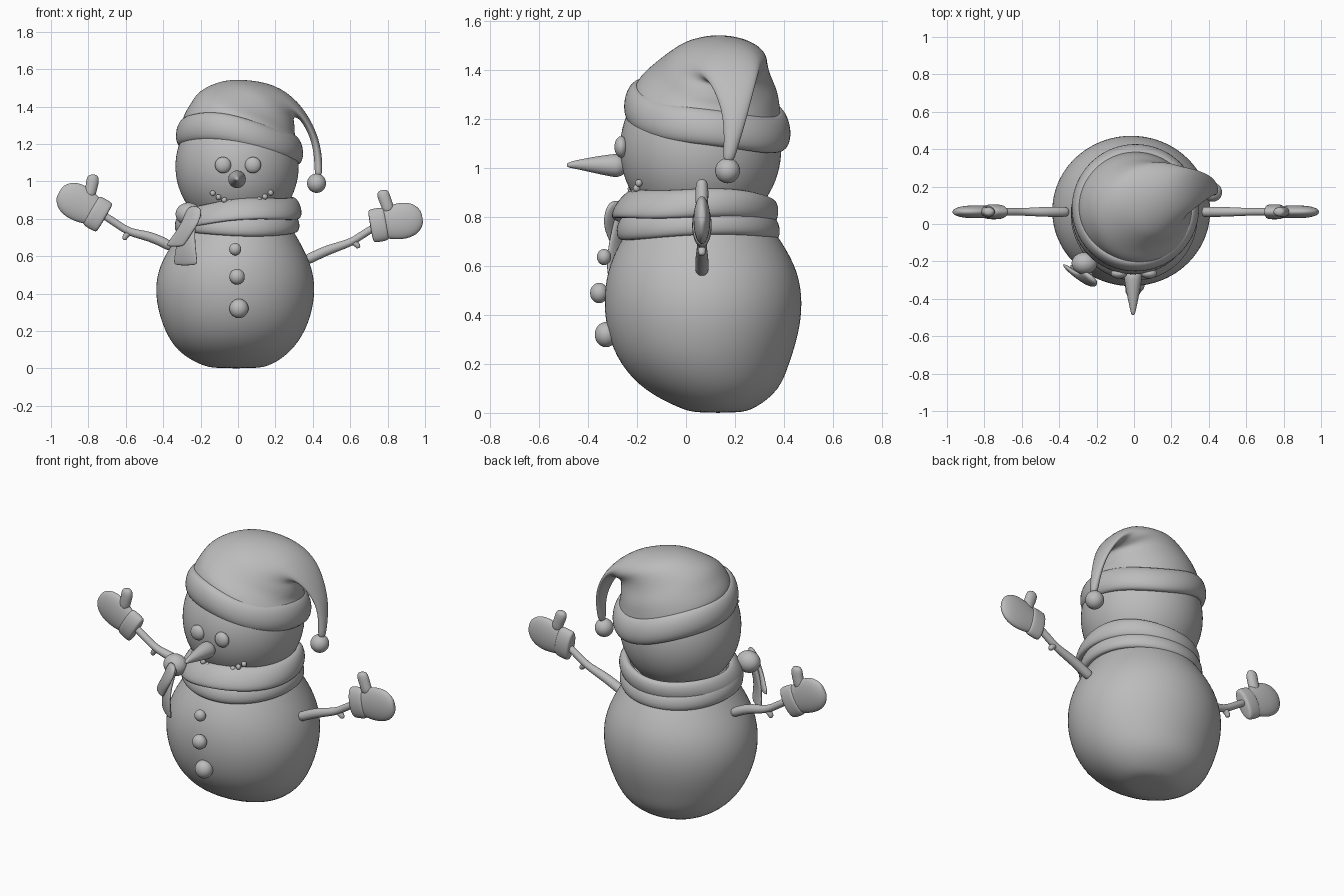
import bpy, bmesh, math
from mathutils import Vector

if "Cube" in bpy.data.objects:
    bpy.data.objects.remove(bpy.data.objects["Cube"], do_unlink=True)

GREY = (0.5, 0.5, 0.5, 1)
grey = bpy.data.materials.new("plain_grey")
grey.use_nodes = True
grey.diffuse_color = GREY
grey.node_tree.nodes["Principled BSDF"].inputs["Base Color"].default_value = GREY

X, Y, Z = Vector((1, 0, 0)), Vector((0, 1, 0)), Vector((0, 0, 1))


def finish(name, bm, levels):
    bmesh.ops.recalc_face_normals(bm, faces=bm.faces)
    mesh = bpy.data.meshes.new(name)
    bm.to_mesh(mesh)
    bm.free()
    mesh.materials.append(grey)
    for p in mesh.polygons:
        p.use_smooth = True
    ob = bpy.data.objects.new(name, mesh)
    bpy.context.collection.objects.link(ob)
    if levels:
        mod = ob.modifiers.new("smooth", "SUBSURF")
        mod.levels = mod.render_levels = levels
    return ob


def loft(name, rings, closed=False, levels=2):
    """Skin a list of point rings, capped at the ends or joined in a loop."""
    bm = bmesh.new()
    vs = [[bm.verts.new(p) for p in r] for r in rings]
    n = len(vs[0])
    pairs = list(zip(vs, vs[1:])) + ([(vs[-1], vs[0])] if closed else [])
    for a, b in pairs:
        for i in range(n):
            j = (i + 1) % n
            bm.faces.new((a[i], a[j], b[j], b[i]))
    if not closed:
        bm.faces.new(vs[0])
        bm.faces.new(vs[-1])
    return finish(name, bm, levels)


def ring(c, u, v, n=24):
    return [Vector(c) + u * math.cos(2 * math.pi * i / n) + v * math.sin(2 * math.pi * i / n)
            for i in range(n)]


def tube(name, pts, radii, side=Y, n=12, levels=2):
    """Sweep an ellipse (radius across, radius along side) through the points."""
    pts = [Vector(p) for p in pts]
    rings = []
    for i, (p, (r, s)) in enumerate(zip(pts, radii)):
        t = (pts[min(i + 1, len(pts) - 1)] - pts[max(i - 1, 0)]).normalized()
        rings.append(ring(p, side * s, t.cross(side).normalized() * r, n))
    return loft(name, rings, levels=levels)


def ball(name, c, rx, ry, rz, seg=24):
    bm = bmesh.new()
    bmesh.ops.create_uvsphere(bm, u_segments=seg, v_segments=seg // 2, radius=1)
    bmesh.ops.scale(bm, vec=(rx, ry, rz), verts=bm.verts)
    bmesh.ops.translate(bm, vec=c, verts=bm.verts)
    return finish(name, bm, 1)


def band(name, cx, cy, r, thick, high, rise, lean):
    """Soft band round the neck or hat; rise and lean are functions of the angle."""
    rings = []
    for k in range(40):
        a = 2 * math.pi * k / 40
        out = Vector((math.cos(a), math.sin(a), 0))
        c = Vector((cx, cy, 0)) + out * r + Z * rise(a)
        rings.append(ring(c, out * thick, Z * high + out * lean(a), 12))
    return loft(name, rings, closed=True, levels=1)


# Body, leaning back a little at the base: z, centre x, centre y, radius x, radius y
body = [(0, -.01, .13, .11, .09), (.015, -.01, .13, .19, .15), (.09, -.02, .105, .31, .28),
        (.2, -.015, .075, .38, .35), (.32, -.015, .07, .42, .395), (.45, -.015, .07, .434, .412),
        (.58, -.013, .068, .40, .395), (.7, -.005, .06, .325, .335), (.8, 0, .06, .26, .26),
        (.86, 0, .06, .15, .15)]
loft("body", [ring((cx, cy, z), X * rx, Y * ry) for z, cx, cy, rx, ry in body])

# Head
HEAD, HR, HZ = Vector((-.005, .06, 1.08)), .332, .35
ball("head", HEAD, HR, HR, HZ, 40)

# Face
for side, x in (("right", -.08), ("left", .08)):
    ball(side + "_eye", (x, -.265, 1.087), .044, .028, .044)
tube("nose", [(-.005, y, z) for y, z in ((-.24, 1.01), (-.275, 1.01), (-.29, 1.011), (-.38, 1.014),
                                         (-.45, 1.015), (-.48, 1.013), (-.487, 1.012))],
     [(r, r) for r in (.03, .047, .05, .033, .018, .011, .006)], side=X, n=16)
for k in range(11):
    x = -.135 + .031 * k
    z = .88 + 2.4 * (x - .018) ** 2
    y = HEAD.y - HR * math.sqrt(1 - ((x - HEAD.x) / HR) ** 2 - ((z - HEAD.z) / HZ) ** 2)
    ball("mouth_bead_%d" % (k + 1), (x, y - .008, z), .016, .016, .016, 12)

# Buttons
for k, (x, y, z, r) in enumerate([(-.015, -.335, .637, .033), (-.005, -.355, .49, .042),
                                  (.005, -.327, .32, .052)]):
    ball("button_%d" % (k + 1), (x, y, z), r, r * .9, r)

# Scarf: two wraps, a knot and two hanging ends
band("scarf_lower_wrap", -.005, .05, .302, .032, .055,
     lambda a: .77 + .012 * math.sin(2 * a + 1), lambda a: -.012)
band("scarf_upper_wrap", .005, .045, .302, .032, .06,
     lambda a: .832 + .028 * math.cos(a + .4) + .008 * math.sin(3 * a),
     lambda a: -.015 + .022 * math.sin(a))
ball("scarf_knot", (-.265, -.21, .825), .07, .06, .062)
across = Vector((.77, -.63, 0))
tube("scarf_end_long", [(-.24, -.25, .84), (-.27, -.27, .75), (-.28, -.28, .65), (-.28, -.27, .57),
                        (-.28, -.265, .55)],
     [(.02, .04), (.02, .05), (.016, .07), (.016, .085), (.012, .08)], side=across)
tube("scarf_end_short", [(-.23, -.28, .87), (-.245, -.30, .8), (-.28, -.295, .74),
                         (-.33, -.255, .67), (-.34, -.25, .65)],
     [(.02, .05), (.02, .06), (.016, .06), (.016, .065), (.012, .06)], side=across)

# Hat: sections run from an outer point to an inner point (x, z), with y centre and y radius
hat = [(-.32, 1.26, .33, 1.16, .08, .32), (-.285, 1.36, .325, 1.2, .085, .305),
       (-.26, 1.42, .31, 1.25, .09, .28), (-.21, 1.48, .30, 1.285, .1, .25),
       (-.1, 1.54, .30, 1.32, .12, .21), (.02, 1.55, .30, 1.34, .14, .19),
       (.2, 1.52, .31, 1.345, .17, .14), (.325, 1.43, .335, 1.325, .19, .1),
       (.405, 1.3, .37, 1.27, .2, .068), (.44, 1.2, .4, 1.19, .2, .046),
       (.452, 1.1, .41, 1.09, .185, .03), (.45, 1.02, .41, 1.02, .172, .022)]
rings = []
for k, (xo, zo, xi, zi, yc, ry) in enumerate(hat):
    centre = Vector(((xo + xi) / 2, yc, (zo + zi) / 2))
    tilt = Z * (-.17 * max(0, 1 - k / 4) * ry)
    r = ring(centre, Vector(((xi - xo) / 2, 0, (zi - zo) / 2)), Y * ry + tilt, 32)
    # shallow cloth folds that run round the crown
    for i, p in enumerate(r):
        if 0 < k < 8:
            p += (p - centre) * .03 * math.sin(i * math.pi / 8 + k * 2.4)
    rings.append(r)
loft("hat", rings)
band("hat_brim", .008, .087, .302, .04, .078,
     lambda a: 1.215 - .055 * math.cos(a) - .05 * math.sin(a) + .01 * math.sin(3 * a + 1),
     lambda a: -.01)
ball("hat_pompom", (.42, .17, .99), .052, .052, .052)


# Arms with a short twig, and mittens
def arm(side, path, twig):
    flat = [(x, .065, z) for x, z in path]
    tube(side + "_arm", flat, [(.028, .028)] * 3 + [(.021, .021)] * (len(path) - 3))
    tube(side + "_twig", [(x, .065, z) for x, z in twig], [(.02, .02), (.016, .016), (.013, .013)])


def mitten(side, wrist, heading, thumb):
    w = Vector((wrist[0], .065, wrist[1]))
    d = Vector((heading[0], 0, heading[1])).normalized()
    tube(side + "_mitten", [w + d * s for s in (.03, .08, .13, .19, .24, .27, .278)],
         [(.07, .03), (.085, .033), (.1, .036), (.102, .036), (.085, .03), (.05, .018), (.025, .01)])
    tube(side + "_mitten_cuff", [w + d * s for s in (-.005, .003, .04, .077, .085)],
         [(.082, .032), (.093, .041), (.095, .042), (.093, .041), (.082, .032)])
    tube(side + "_mitten_thumb", [(x, .065, z) for x, z in thumb],
         [(.035, .027), (.032, .027), (.037, .028), (.025, .018)])


arm("left", [(.36, .578), (.39, .59), (.48, .635), (.6, .67), (.65, .705), (.76, .775)],
    [(.61, .68), (.64, .66), (.645, .642)])
mitten("left", (.712, .76), (.97, .17), [(.81, .83), (.795, .88), (.775, .93), (.772, .955)])
arm("right", [(-.35, .645), (-.39, .67), (-.48, .71), (-.58, .725), (-.65, .775), (-.76, .845)],
    [(-.575, .73), (-.605, .708), (-.608, .685)])
mitten("right", (-.715, .805), (-.86, .5), [(-.80, .91), (-.785, .96), (-.775, 1.01), (-.778, 1.038)])
